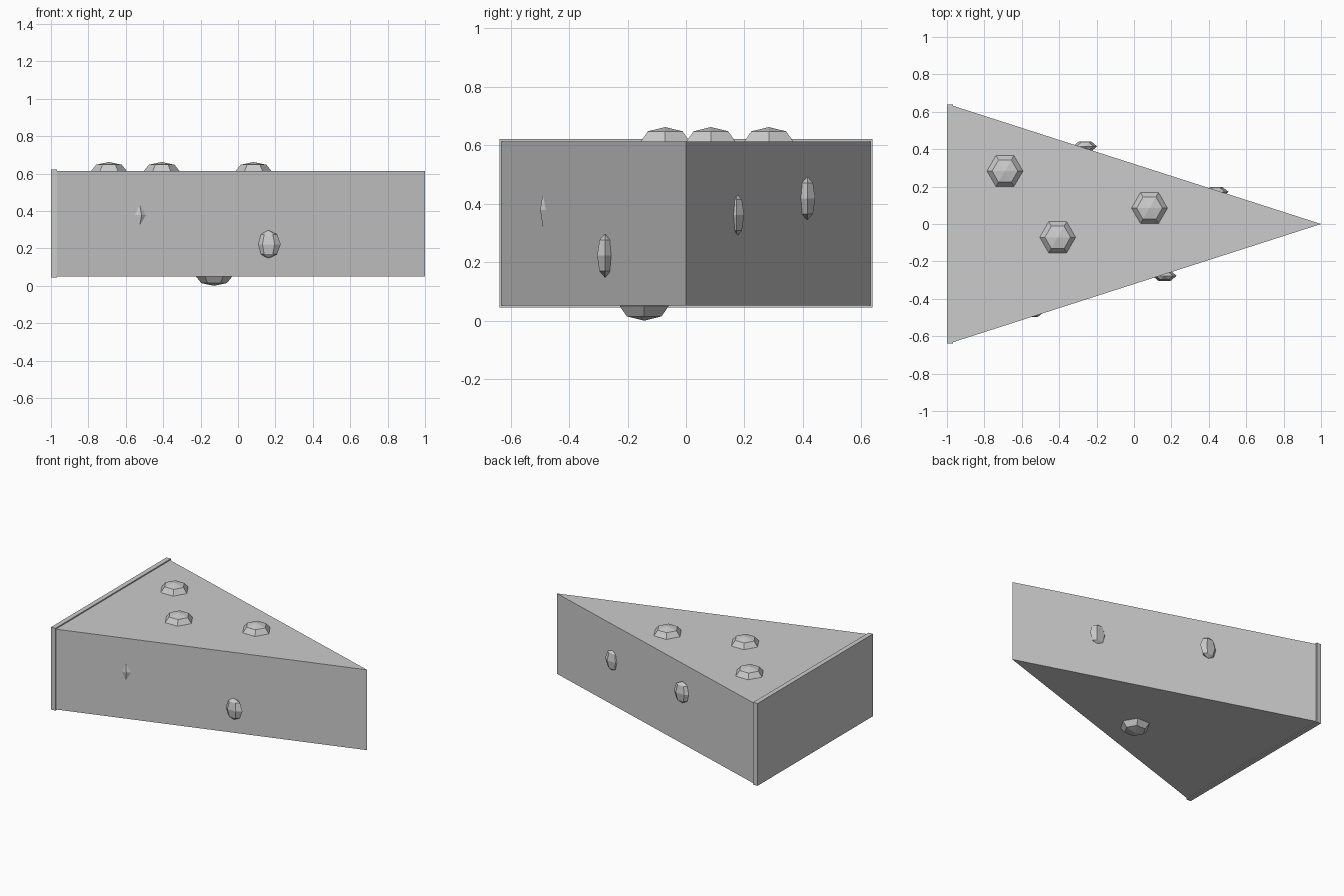
import bpy, bmesh, math
from mathutils import Matrix, Vector

if "Cube" in bpy.data.objects:
    bpy.data.objects.remove(bpy.data.objects["Cube"])

Z0, Z1 = 0.051, 0.613


def add_object(name, bm):
    bmesh.ops.recalc_face_normals(bm, faces=bm.faces)
    mesh = bpy.data.meshes.new(name)
    bm.to_mesh(mesh)
    bm.free()
    obj = bpy.data.objects.new(name, mesh)
    bpy.context.collection.objects.link(obj)
    return obj


def bump(name, center, radii):
    """Low-poly six-sided spheroid with corners on the x axis."""
    bm = bmesh.new()
    bmesh.ops.create_uvsphere(bm, u_segments=6, v_segments=4, radius=1)
    # turn so that a corner column lies on +x
    v = max(bm.verts, key=lambda p: math.hypot(p.co.x, p.co.y))
    turn = Matrix.Rotation(-math.atan2(v.co.y, v.co.x), 4, 'Z')
    m = Matrix.Translation(Vector(center)) @ Matrix.Diagonal((*radii, 1)) @ turn
    bmesh.ops.transform(bm, matrix=m, verts=bm.verts)
    return add_object(name, bm)


# Wedge body: triangle extruded upwards
bm = bmesh.new()
tri = [bm.verts.new((x, y, Z0)) for x, y in ((-0.968, -0.632), (1, 0), (-0.968, 0.632))]
base = bm.faces.new(tri)
ext = bmesh.ops.extrude_face_region(bm, geom=[base])
top = [g for g in ext["geom"] if isinstance(g, bmesh.types.BMVert)]
bmesh.ops.translate(bm, verts=top, vec=(0, 0, Z1 - Z0))
if not base.is_valid or len(bm.faces) < 5:
    bm.faces.new(tri)
add_object("cheese_wedge", bm)

# Rind: thin slab on the wide end
bm = bmesh.new()
bmesh.ops.create_cube(bm, size=1)
bmesh.ops.scale(bm, vec=(0.033, 1.276, 0.576), verts=bm.verts)
bmesh.ops.translate(bm, vec=(-0.9835, 0, 0.333), verts=bm.verts)
add_object("rind", bm)

# Flat bumps on top and bottom
FLAT = (0.097, 0.097, 0.05)
for i, (x, y) in enumerate([(-0.69, 0.283), (-0.408, -0.071), (0.083, 0.085)]):
    bump(f"top_bump_{i + 1}", (x, y, 0.612), FLAT)
bump("bottom_bump", (-0.128, -0.143, 0.05), FLAT)

# Upright bumps on the two long sides
SIDE = (0.065, 0.031, 0.075)
for i, c in enumerate([(0.163, -0.277, 0.222), (-0.548, -0.4715, 0.378),
                       (-0.262, 0.415, 0.418), (0.44, 0.172, 0.361)]):
    bump(f"side_bump_{i + 1}", c, SIDE)
